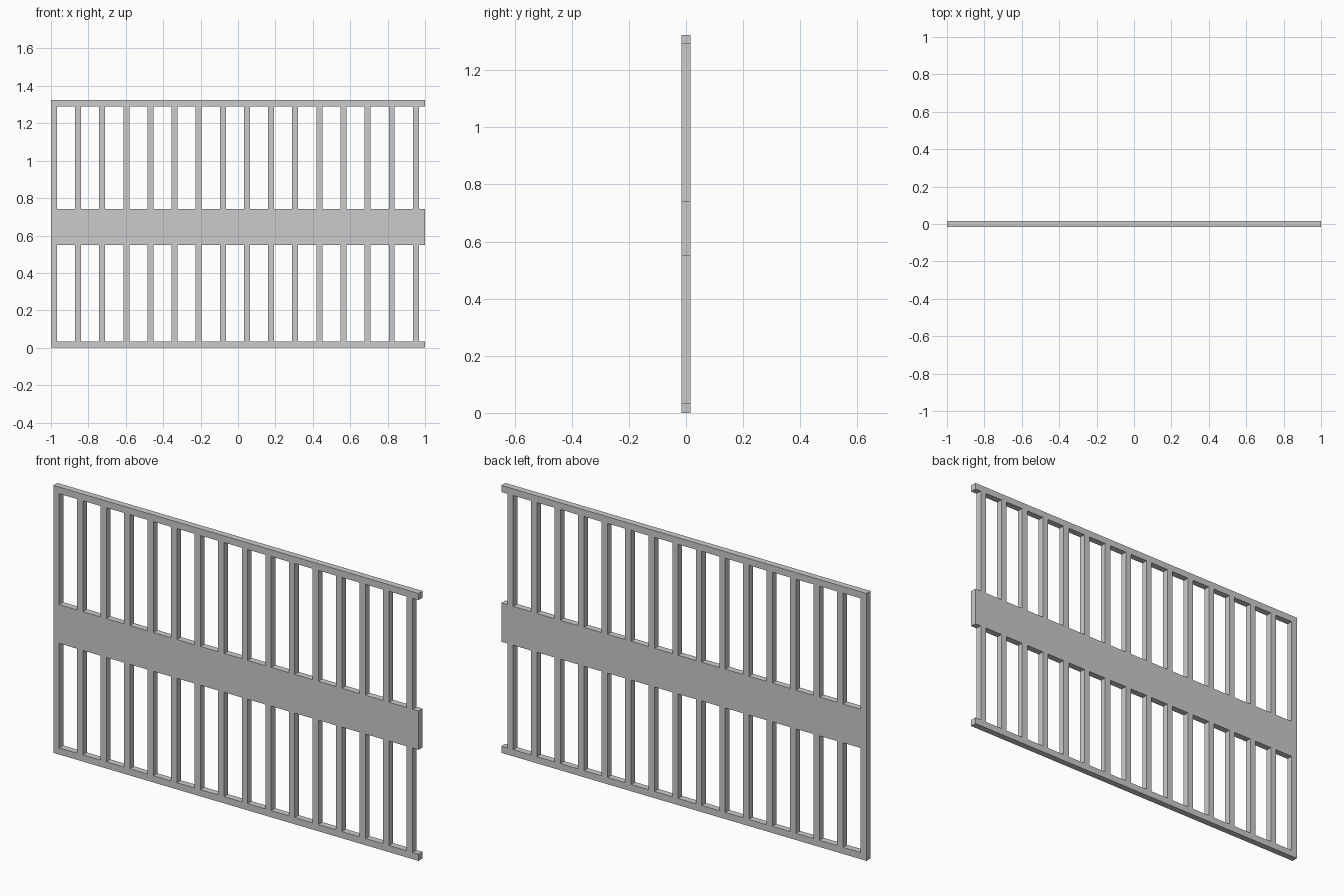
import bpy

if "Cube" in bpy.data.objects:
    bpy.data.objects.remove(bpy.data.objects["Cube"])

DEPTH = 0.032      # thickness of every member
BAR = 0.032        # bar width
PITCH = 0.129      # bar spacing
COUNT = 16


def box(name, x0, x1, z0, z1):
    bpy.ops.mesh.primitive_cube_add(size=1)
    ob = bpy.context.object
    ob.name = name
    ob.location = ((x0 + x1) / 2, 0, (z0 + z1) / 2)
    ob.scale = (x1 - x0, DEPTH, z1 - z0)
    bpy.ops.object.transform_apply(location=True, scale=True)
    return ob


def bar_row(name, z0, z1):
    ob = box(name, -1, -1 + BAR, z0, z1)
    arr = ob.modifiers.new("repeat", 'ARRAY')
    arr.count = COUNT
    arr.use_relative_offset = False
    arr.use_constant_offset = True
    arr.constant_offset_displace = (PITCH, 0, 0)
    return ob


# Horizontal members
box("bottom_rail", -1, 1, 0, 0.033)
box("middle_panel", -1, 1, 0.55, 0.742)
box("top_rail", -1, 1, 1.291, 1.324)

# Vertical bars between the rails and the panel
bar_row("lower_bars", 0.033, 0.55)
bar_row("upper_bars", 0.742, 1.291)
